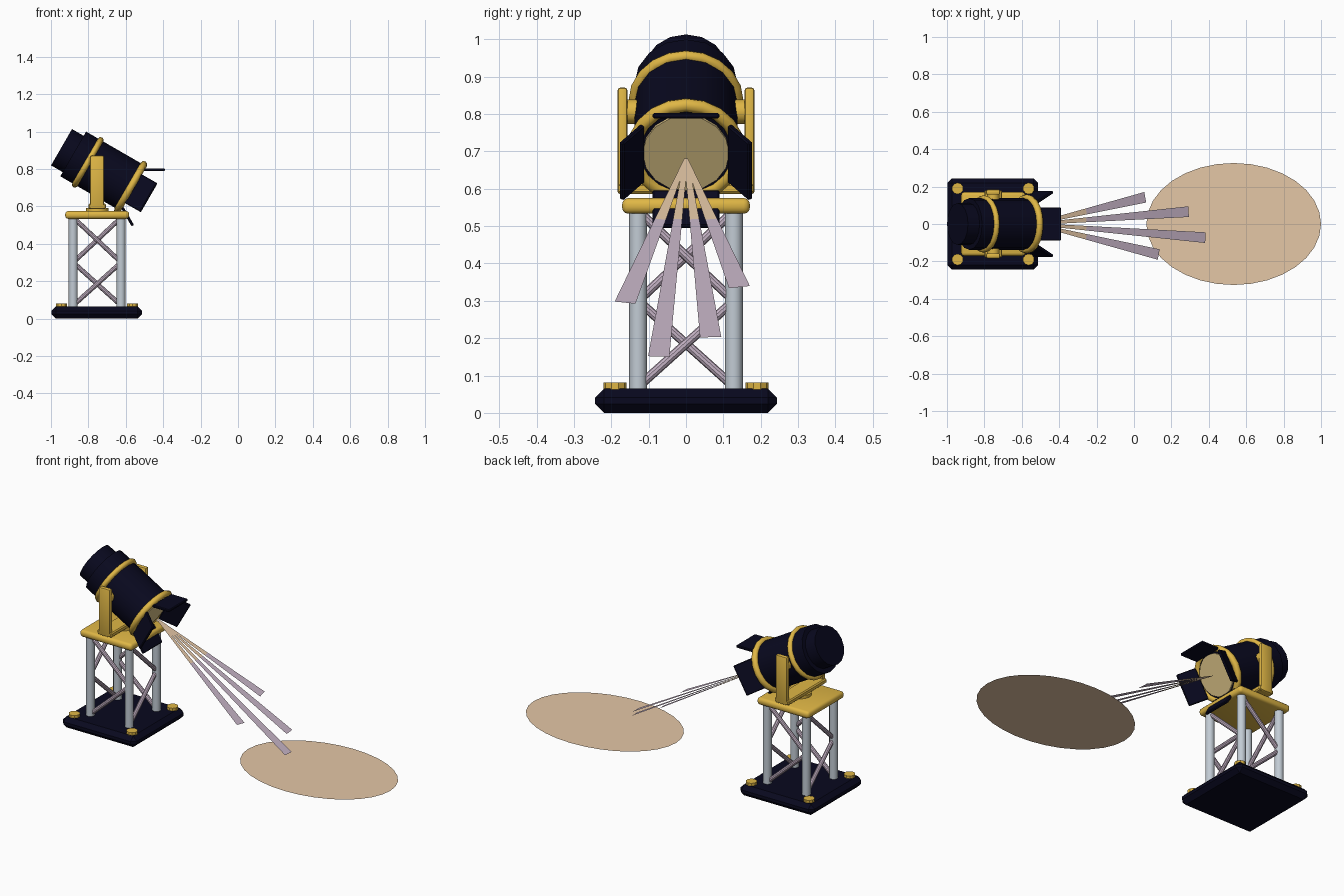
import bpy, bmesh, math
from mathutils import Matrix, Vector

cube = bpy.data.objects.get("Cube")
if cube:
    bpy.data.objects.remove(cube)


def material(name, rgb):
    m = bpy.data.materials.new(name)
    m.use_nodes = True
    col = (*rgb, 1)
    m.diffuse_color = col
    m.node_tree.nodes["Principled BSDF"].inputs["Base Color"].default_value = col
    return m


NAVY = material("dark navy", (.0025, .0025, .013))
GOLD = material("gold", (.74, .47, .06))
STEEL = material("light steel", (.54, .6, .66))
MAUVE = material("mauve grey", (.56, .45, .56))
TAN = material("warm tan", (.78, .57, .38))
LENS = material("olive lens", (.7, .54, .24))

CX = -.753                      # tower axis
PIVOT = .806                    # lamp pivot height
TILT = math.radians(30)
T = Matrix.Translation
ROT = Matrix.Rotation
# lamp frame: local x runs along the lamp axis, tilted down
LAMP = T((CX, 0, PIVOT)) @ ROT(TILT, 4, 'Y')


def finish(name, bm, mats, smooth=False):
    me = bpy.data.meshes.new(name)
    bm.to_mesh(me)
    bm.free()
    ob = bpy.data.objects.new(name, me)
    bpy.context.collection.objects.link(ob)
    for m in mats:
        me.materials.append(m)
    if smooth:
        bpy.ops.object.select_all(action='DESELECT')
        ob.select_set(True)
        bpy.context.view_layer.objects.active = ob
        bpy.ops.object.shade_smooth_by_angle(angle=math.radians(35))
    return ob


def box(name, size, matrix, mat, bevel=0, segments=1):
    bm = bmesh.new()
    bmesh.ops.create_cube(bm, size=1, matrix=Matrix.Diagonal((*size, 1)))
    if bevel:
        bmesh.ops.bevel(bm, geom=bm.edges[:], offset=bevel, segments=segments,
                        profile=.5, affect='EDGES')
    bm.transform(matrix)
    return finish(name, bm, [mat], segments > 1)


def rod(name, a, b, radius, mat, sides=12):
    a, b = Vector(a), Vector(b)
    bm = bmesh.new()
    bmesh.ops.create_cone(bm, cap_ends=True, segments=sides, radius1=radius,
                          radius2=radius, depth=(b - a).length)
    bm.transform(T((a + b) / 2) @ (b - a).to_track_quat('Z', 'Y').to_matrix().to_4x4())
    return finish(name, bm, [mat], sides > 8)


def lamp_drum(name, s0, s1, radius, mat, sides=16):
    bm = bmesh.new()
    bmesh.ops.create_cone(bm, cap_ends=True, segments=sides, radius1=radius,
                          radius2=radius, depth=s1 - s0)
    bm.transform(LAMP @ T(((s0 + s1) / 2, 0, 0)) @ ROT(math.pi / 2, 4, 'Y'))
    return finish(name, bm, [mat], True)


def lamp_ring(name, s, major, minor, mat, sides=20, tube=8):
    bpy.ops.mesh.primitive_torus_add(major_radius=major, minor_radius=minor,
                                     major_segments=sides, minor_segments=tube)
    ob = bpy.context.object
    ob.name = name
    ob.data.transform(LAMP @ T((s, 0, 0)) @ ROT(math.pi / 2, 4, 'Y'))
    ob.data.materials.append(mat)
    bpy.ops.object.shade_smooth_by_angle(angle=math.radians(50))


# base plate with corner bolts
box("base_plate", (.486, .486, .065), T((CX - .002, 0, .0325)), NAVY, .024)
corners = [(-1, -1), (1, -1), (1, 1), (-1, 1)]
for i, (sx, sy) in enumerate(corners):
    x, y = CX + sx * .19, sy * .19
    rod(f"base_bolt_{i}", (x, y, .055), (x, y, .081), .031, GOLD, 10)

# tower posts, with one zigzag of braces on each side
P = .128
for i, (sx, sy) in enumerate(corners):
    rod(f"tower_post_{i}", (CX + sx * P, sy * P, .06), (CX + sx * P, sy * P, .55), .024, STEEL)
    nx, ny = corners[(i + 1) % 4]
    for name, z0, z1 in (("lower", .07, .30), ("upper", .54, .30)):
        rod(f"{name}_brace_{i}", (CX + sx * P, sy * P, z0),
            (CX + nx * P, ny * P, z1), .0125, MAUVE, 10)

# platform, turntable and yoke
box("platform", (.342, .342, .042), T((CX, 0, .554)), GOLD, .017, 3)
rod("turntable", (CX, 0, .57), (CX, 0, .592), .06, GOLD, 16)
box("yoke_bar", (.095, .36, .028), T((CX, 0, .6)), GOLD, .006)
for side, name in ((1, "left"), (-1, "right")):
    box(f"yoke_arm_{name}", (.074, .027, .285), T((CX, side * .17, .728)), GOLD, .008, 2)
    rod(f"yoke_pivot_{name}", (CX, side * .13, PIVOT), (CX, side * .162, PIVOT), .033, GOLD)

# lamp housing
lamp_drum("lamp_back_cap", -.22, -.14, .112, NAVY)
lamp_drum("lamp_housing", -.148, .215, .138, NAVY)
lamp_ring("rear_ring", -.058, .138, .016, GOLD)
lamp_ring("front_ring", .207, .14, .019, GOLD)
lamp_drum("lens", .213, .224, .116, LENS)

# four hinged shutter flaps around the lens
for i, name in enumerate(("top", "side_a", "bottom", "side_b")):
    hinge = T((.225, 0, 0)) @ ROT(i * math.pi / 2, 4, 'X') @ T((0, 0, .118))
    swing = ROT(-TILT, 4, 'Y') @ T((.053, 0, 0))
    box(f"shutter_{name}", (.112, .178, .015), LAMP @ hinge @ swing, NAVY, .004)


# flat light rays in the plane of the lamp axis: warm near the lens, mauve farther out
def ray_point(x, y):
    return Vector((x, y, PIVOT - (x - CX) * math.tan(TILT)))


START = ray_point(-.535, 0)
NORMAL = Vector((math.sin(TILT), 0, math.cos(TILT)))
for i, (x, y) in enumerate(((.06, .143), (.292, .066), (.382, -.073), (.132, -.163))):
    end = ray_point(x, y)
    across = NORMAL.cross(end - START).normalized()
    split = .28 / (x - START.x)
    bm = bmesh.new()
    rows = []
    for t in (0, split, 1):
        c = START.lerp(end, t)
        w = .005 + .0235 * t
        rows.append([bm.verts.new(c - across * w), bm.verts.new(c + across * w)])
    for k in range(2):
        (a, b), (c, d) = rows[k], rows[k + 1]
        bm.faces.new((a, c, d, b)).material_index = k
    finish(f"light_ray_{i}", bm, [TAN, MAUVE])

# pool of light
bm = bmesh.new()
bmesh.ops.create_circle(bm, cap_ends=True, segments=32, radius=1,
                        matrix=T((.533, 0, .066)) @ Matrix.Diagonal((.467, .326, 1, 1)))
finish("light_pool", bm, [TAN])
